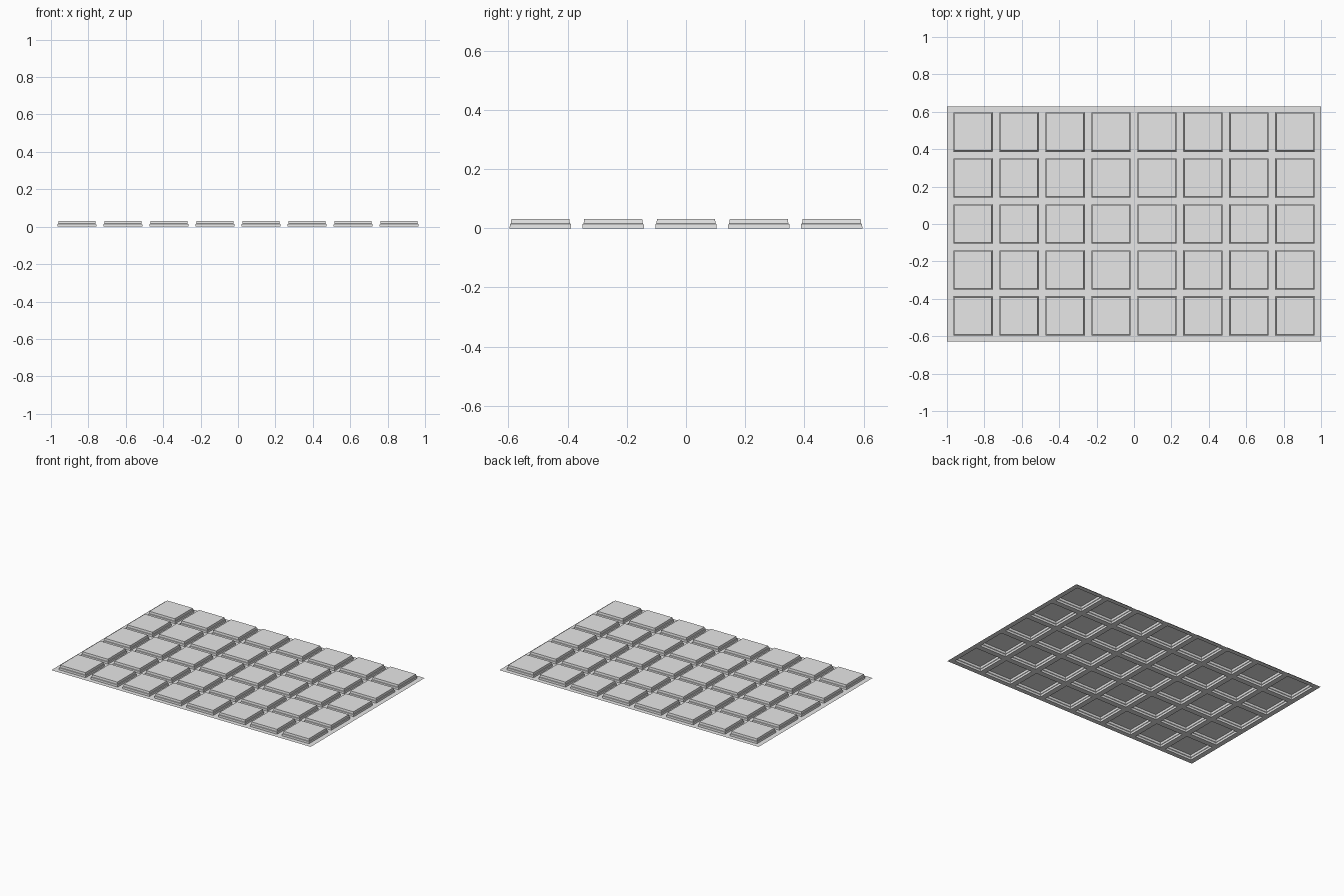
import bpy
import bmesh

if "Cube" in bpy.data.objects:
    bpy.data.objects.remove(bpy.data.objects["Cube"], do_unlink=True)

COLS, ROWS, PITCH = 8, 5, 0.246
HALF_X, HALF_Y = 1.0, 0.628
# Stepped wall of one raised tile: (half width, height)
PROFILE = [(0.104, 0.0), (0.103, 0.014), (0.1, 0.016), (0.098, 0.031)]


def centres(count):
    return [(i - (count - 1) / 2) * PITCH for i in range(count)]


def breaks(count, edge):
    half = PROFILE[0][0]
    inner = [c + s * half for c in centres(count) for s in (-1, 1)]
    return [-edge] + inner + [edge]


grey = bpy.data.materials.new("light_grey")
grey.use_nodes = True
grey.diffuse_color = (0.8, 0.8, 0.8, 1)
grey.node_tree.nodes["Principled BSDF"].inputs["Base Color"].default_value = (0.8, 0.8, 0.8, 1)

bm = bmesh.new()

# Thin backing sheet, open under each tile
xs, ys = breaks(COLS, HALF_X), breaks(ROWS, HALF_Y)
sheet = [[bm.verts.new((x, y, 0)) for y in ys] for x in xs]
for i in range(len(xs) - 1):
    for j in range(len(ys) - 1):
        ring = [sheet[i][j], sheet[i + 1][j], sheet[i + 1][j + 1], sheet[i][j + 1]]
        if not (i % 2 and j % 2):
            bm.faces.new(ring)
            continue
        # Raised hollow tile
        cx, cy = centres(COLS)[i // 2], centres(ROWS)[j // 2]
        for half, z in PROFILE[1:]:
            upper = [bm.verts.new((cx + sx * half, cy + sy * half, z))
                     for sx, sy in ((-1, -1), (1, -1), (1, 1), (-1, 1))]
            for k in range(4):
                n = (k + 1) % 4
                bm.faces.new((ring[k], ring[n], upper[n], upper[k]))
            ring = upper
        bm.faces.new(ring)

mesh = bpy.data.meshes.new("tile_sheet")
bm.to_mesh(mesh)
bm.free()
mesh.materials.append(grey)
tile_sheet = bpy.data.objects.new("tile_sheet", mesh)
bpy.context.collection.objects.link(tile_sheet)
